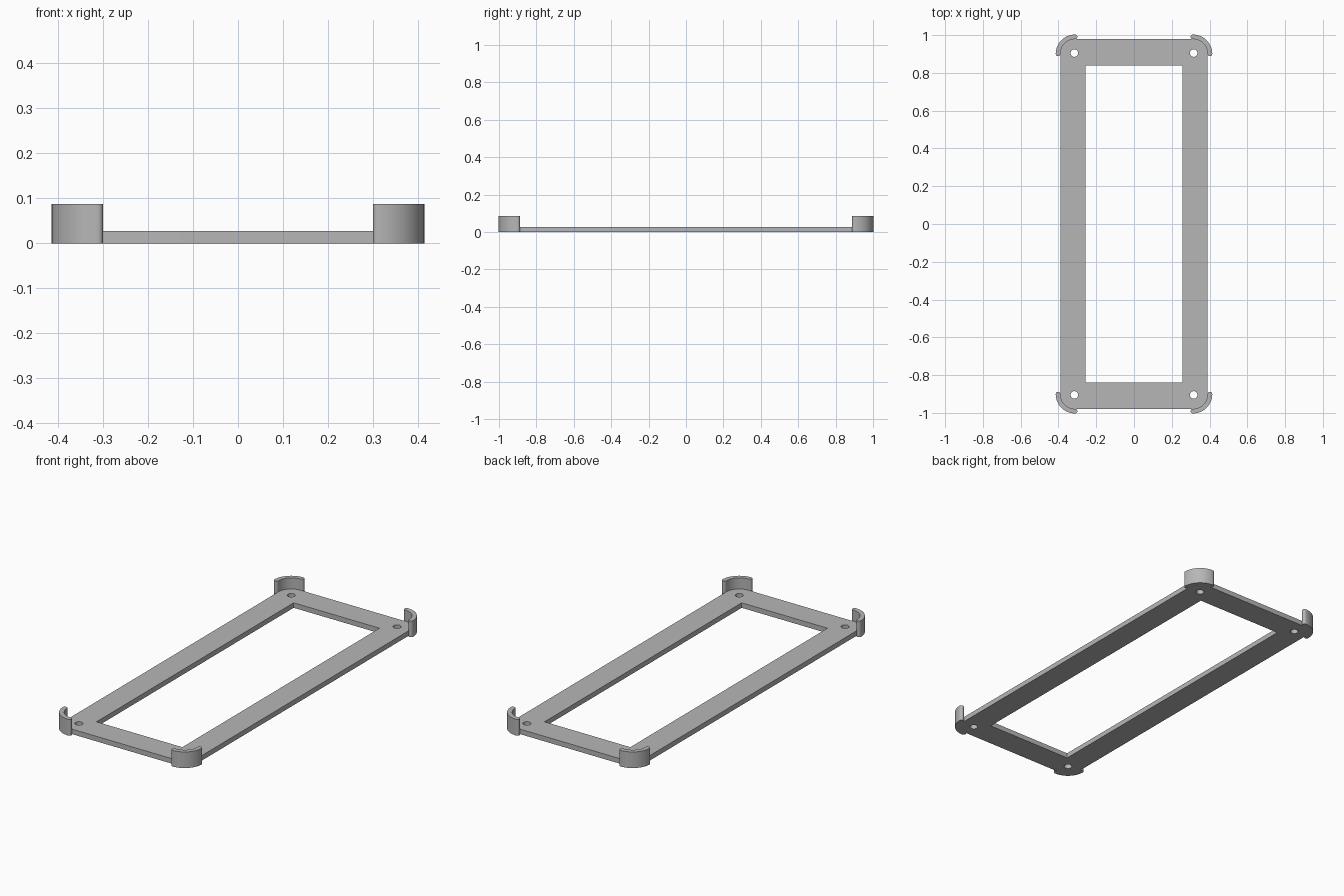
import bpy, bmesh
from math import cos, sin, pi

cube = bpy.data.objects.get("Cube")
if cube:
    bpy.data.objects.remove(cube)

HALF_X, HALF_Y = 0.39, 0.978      # frame outline
OPEN_X, OPEN_Y = 0.256, 0.84      # window opening
FRAME_H, CLIP_H = 0.027, 0.087
R_IN, R_OUT = 0.078, 0.1025       # corner clip radii
CX, CY = HALF_X - R_IN, HALF_Y - R_IN + 0.0005
HOLE_X, HOLE_Y, HOLE_R = 0.316, 0.905, 0.02

grey = bpy.data.materials.new("grey_plastic")
grey.use_nodes = True
colour = (0.47, 0.47, 0.47, 1)
grey.diffuse_color = colour
grey.node_tree.nodes["Principled BSDF"].inputs["Base Color"].default_value = colour


def arc(cx, cy, r, start, end, steps):
    return [(cx + r * cos(start + (end - start) * i / steps),
             cy + r * sin(start + (end - start) * i / steps)) for i in range(steps + 1)]


def plate(name, loops, height):
    """Fill outline loops (outer and holes) and extrude them upward."""
    bm = bmesh.new()
    edges = []
    for loop in loops:
        vs = [bm.verts.new((x, y, 0)) for x, y in loop]
        edges += [bm.edges.new((v, vs[i - 1])) for i, v in enumerate(vs)]
    bmesh.ops.triangle_fill(bm, edges=edges, use_beauty=True, normal=(0, 0, 1))
    ext = bmesh.ops.extrude_face_region(bm, geom=bm.faces[:], use_keep_orig=True)
    top = [g for g in ext["geom"] if isinstance(g, bmesh.types.BMVert)]
    bmesh.ops.translate(bm, verts=top, vec=(0, 0, height))
    bmesh.ops.recalc_face_normals(bm, faces=bm.faces[:])
    mesh = bpy.data.meshes.new(name)
    bm.to_mesh(mesh)
    bm.free()
    mesh.materials.append(grey)
    obj = bpy.data.objects.new(name, mesh)
    bpy.context.collection.objects.link(obj)
    bpy.ops.object.select_all(action="DESELECT")
    obj.select_set(True)
    bpy.context.view_layer.objects.active = obj
    bpy.ops.object.shade_smooth_by_angle(angle=pi / 6)
    return obj


# Flat frame with rounded corners, window opening and four screw holes
corners = [(1, 1), (-1, 1), (-1, -1), (1, -1)]
outline = []
for i, (sx, sy) in enumerate(corners):
    outline += arc(sx * CX, sy * CY, R_IN, i * pi / 2, (i + 1) * pi / 2, 16)
opening = [(sx * OPEN_X, sy * OPEN_Y) for sx, sy in corners]
holes = [arc(sx * HOLE_X, sy * HOLE_Y, HOLE_R, 0, 2 * pi, 24)[:-1] for sx, sy in corners]
plate("frame", [outline, opening] + holes, FRAME_H)

# Curved corner clips with rounded ends
cap_r = (R_OUT - R_IN) / 2
mid_r = (R_OUT + R_IN) / 2
profile = (arc(0, 0, R_OUT, 0, pi / 2, 20)
           + arc(0, mid_r, cap_r, pi / 2, 3 * pi / 2, 8)[1:]
           + arc(0, 0, R_IN, pi / 2, 0, 20)[1:]
           + arc(mid_r, 0, cap_r, pi, 2 * pi, 8)[1:-1])
names = ["back_left_clip", "back_right_clip", "front_right_clip", "front_left_clip"]
for name, (sx, sy) in zip(names, corners):
    plate(name, [[(sx * (CX + x), sy * (CY + y)) for x, y in profile]], CLIP_H)
